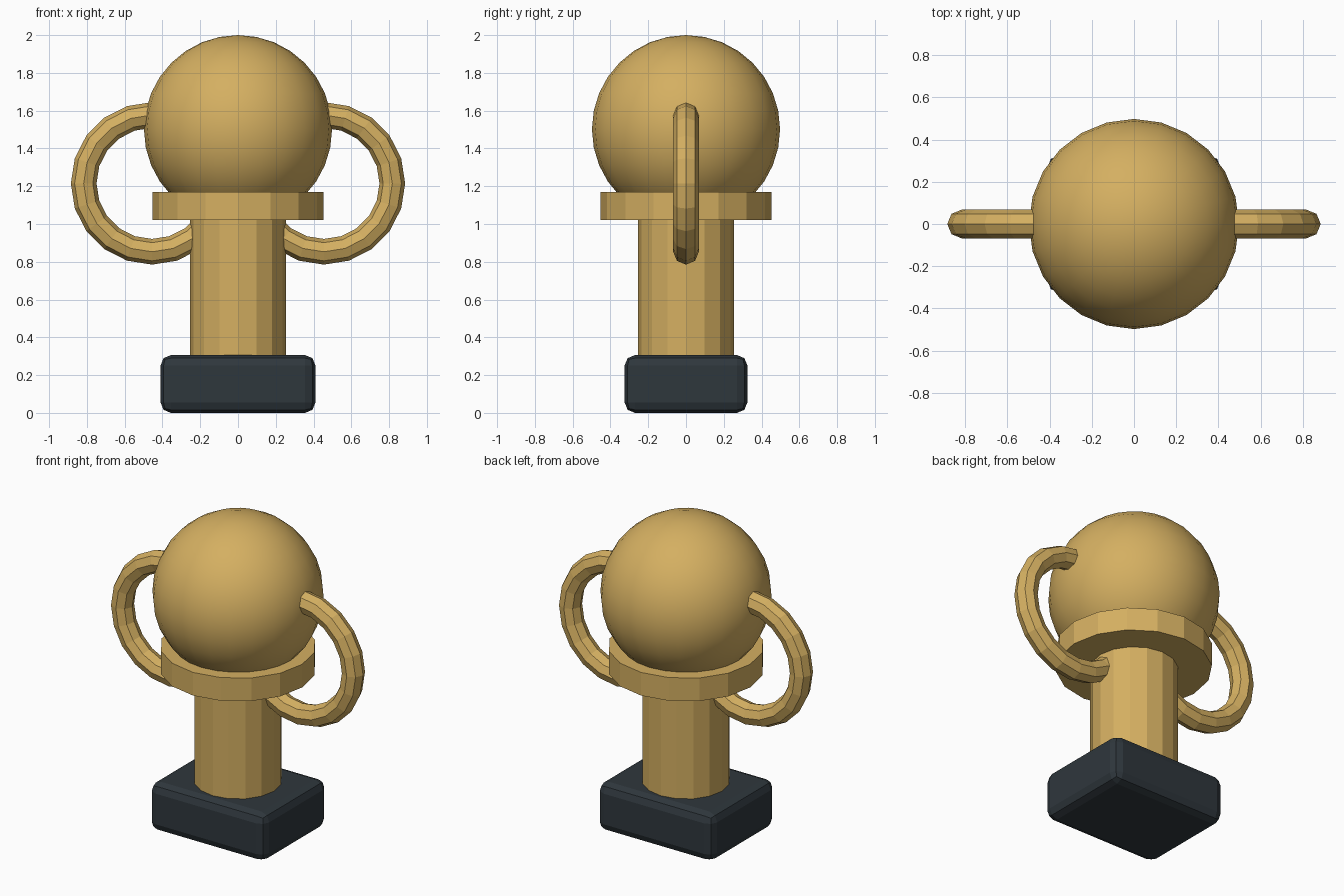
import bpy

# Remove the default object
cube = bpy.data.objects.get("Cube")
if cube:
    bpy.data.objects.remove(cube, do_unlink=True)


def make_material(name, rgb):
    mat = bpy.data.materials.new(name)
    mat.use_nodes = True
    color = (*rgb, 1.0)
    mat.diffuse_color = color
    mat.node_tree.nodes["Principled BSDF"].inputs["Base Color"].default_value = color
    return mat


gold = make_material("gold", (0.66, 0.43, 0.12))
slate = make_material("dark_slate", (0.028, 0.038, 0.046))


def finish(name, mat):
    obj = bpy.context.object
    obj.name = name
    obj.data.name = name
    obj.data.materials.append(mat)
    return obj


def cylinder(name, radius, bottom, top):
    bpy.ops.mesh.primitive_cylinder_add(
        vertices=16, radius=radius, depth=top - bottom,
        location=(0, 0, (bottom + top) / 2))
    return finish(name, gold)


# Base block with rounded edges
bpy.ops.mesh.primitive_cube_add(size=1, location=(0, 0, 0.153))
base = finish("base", slate)
base.scale = (0.82, 0.65, 0.306)
bpy.ops.object.transform_apply(location=False, rotation=False, scale=True)
bevel = base.modifiers.new("rounded_edges", "BEVEL")
bevel.width = 0.055
bevel.segments = 2

# Stem and collar
cylinder("stem", 0.255, 0.28, 1.06)
cylinder("collar", 0.453, 1.022, 1.17)

# Smooth ball on top
bpy.ops.mesh.primitive_uv_sphere_add(
    segments=24, ring_count=16, radius=0.498, location=(0, 0, 1.502))
finish("ball", gold)
bpy.ops.object.shade_smooth()

# Ring handles on both sides
for side, x in (("left", 0.455), ("right", -0.455)):
    bpy.ops.mesh.primitive_torus_add(
        major_segments=20, minor_segments=8,
        major_radius=0.362, minor_radius=0.068,
        location=(x, 0, 1.215), rotation=(1.5708, 0, 0))
    handle = finish(side + "_handle", gold)
    bpy.ops.object.shade_flat()
